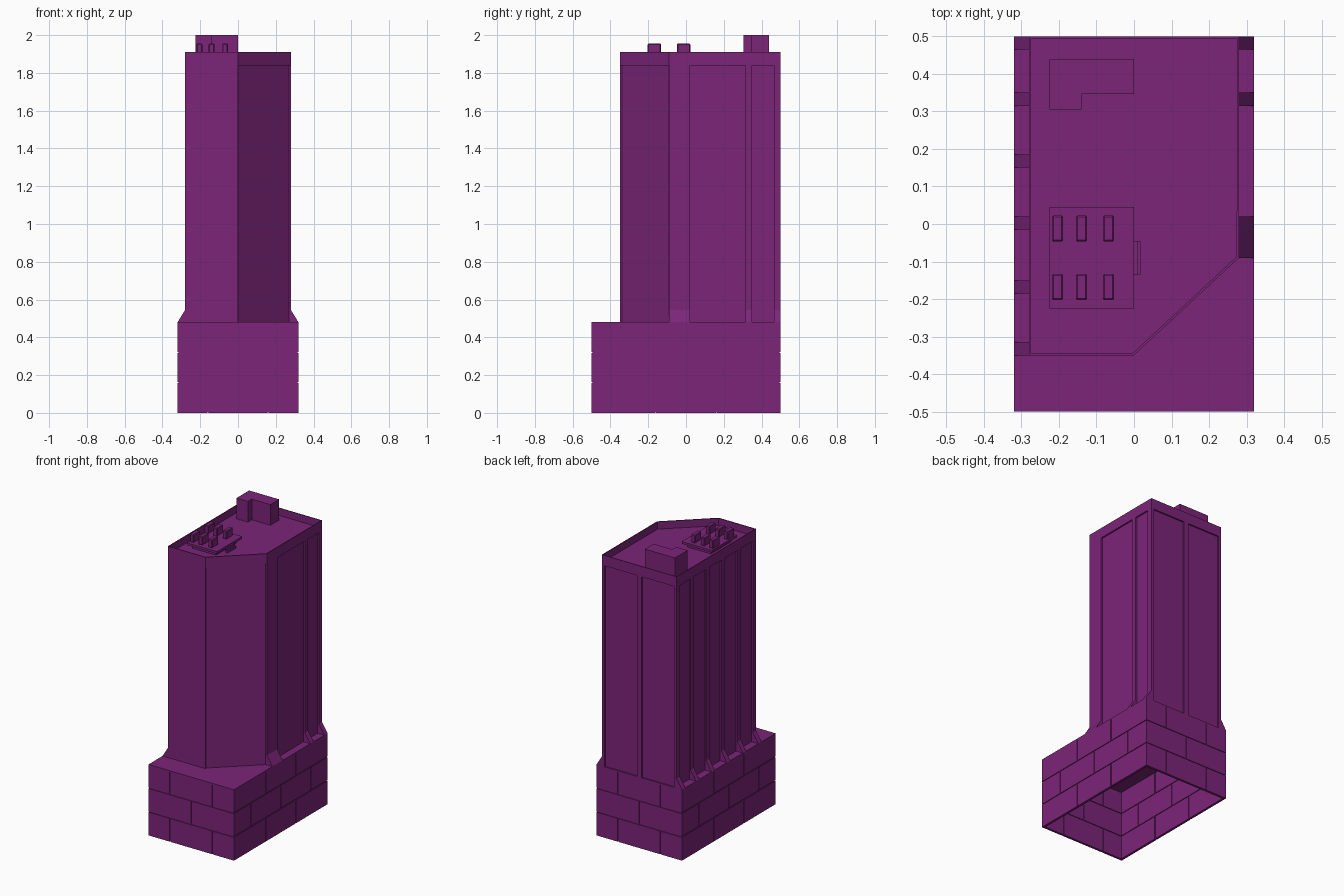
import bpy
import bmesh

old = bpy.data.objects.get("Cube")
if old:
    bpy.data.objects.remove(old, do_unlink=True)

# One flat colour for the whole building
purple = bpy.data.materials.new("purple")
purple.use_nodes = True
colour = (0.2, 0.018, 0.19, 1)
purple.diffuse_color = colour
purple.node_tree.nodes["Principled BSDF"].inputs["Base Color"].default_value = colour


def finish(name, bm):
    bmesh.ops.recalc_face_normals(bm, faces=bm.faces[:])
    mesh = bpy.data.meshes.new(name)
    bm.to_mesh(mesh)
    bm.free()
    mesh.materials.append(purple)
    obj = bpy.data.objects.new(name, mesh)
    bpy.context.collection.objects.link(obj)
    return obj


def add_prism(bm, outline, z0, z1):
    """Extrude an xy outline upward; return its top face."""
    low = [bm.verts.new((x, y, z0)) for x, y in outline]
    high = [bm.verts.new((x, y, z1)) for x, y in outline]
    bm.faces.new(low[::-1])
    top = bm.faces.new(high)
    for i in range(len(low)):
        j = (i + 1) % len(low)
        bm.faces.new((low[i], low[j], high[j], high[i]))
    return top


def add_box(bm, x0, x1, y0, y1, z0, z1):
    x0, x1 = sorted((x0, x1))
    y0, y1 = sorted((y0, y1))
    return add_prism(bm, [(x0, y0), (x1, y0), (x1, y1), (x0, y1)], z0, z1)


def boxes(name, items):
    bm = bmesh.new()
    for item in items:
        add_box(bm, *item)
    return finish(name, bm)


HX, HY = 0.32, 0.5                # podium half sizes
TX, FRONT, CUT = 0.28, -0.35, -0.09   # tower half width, front and corner cut
PODIUM, LEDGE, TOP, ROOF = 0.48, 1.84, 1.91, 1.86
WALL, GAP, DEEP = 0.016, 0.006, 0.005

# Podium: open underneath, with a flat deck
boxes("podium_deck", [(-HX, HX, -HY, HY, 0.47, PODIUM)])

# Mortar walls sit back from the bricks on both sides
a, b = DEEP, WALL - DEEP
mortar = []
for s in (-1, 1):
    mortar.append((s * (HX - a), s * (HX - b), -HY + a, HY - a, 0.003, 0.475))
    mortar.append((-HX + b, HX - b, s * (HY - a), s * (HY - b), 0.003, 0.475))
boxes("mortar_walls", mortar)


def course(half, count, shifted):
    """Brick spans along a wall, half a brick offset on shifted courses."""
    pitch = 2 * half / count
    cuts = [-half + pitch * (i + (0.5 if shifted else 0)) for i in range(count + 1)]
    cuts = [-half] + [c for c in cuts if -half + 0.01 < c < half - 0.01] + [half]
    for i in range(len(cuts) - 1):
        lo = cuts[i] + (GAP / 2 if i else 0)
        hi = cuts[i + 1] - (GAP / 2 if i < len(cuts) - 2 else 0)
        yield lo, hi


# Brick courses in running bond
bricks = []
rise = PODIUM / 3
for row in range(3):
    z0 = row * rise + (GAP / 2 if row else 0)
    z1 = (row + 1) * rise - GAP / 2 if row < 2 else 0.47
    for s in (-1, 1):
        for lo, hi in course(HX, 2, row % 2 == 0):
            bricks.append((lo, hi, s * HY, s * (HY - WALL), z0, z1))
        for lo, hi in course(HY - WALL, 3, row % 2 == 1):
            bricks.append((s * HX, s * (HX - WALL), lo, hi, z0, z1))
boxes("podium_bricks", bricks)

# Tower core: the recessed wall panels
d = 0.01
bm = bmesh.new()
add_prism(bm, [(-TX + d, FRONT + d), (0, FRONT + d), (TX - d, CUT),
               (TX - d, HY - d), (-TX + d, HY - d)], PODIUM, LEDGE)
finish("tower_panels", bm)

# Crown with a sunken roof behind a thin parapet
bm = bmesh.new()
top = add_prism(bm, [(-TX, FRONT), (0, FRONT), (TX, CUT), (TX, HY), (-TX, HY)], LEDGE, TOP)
bm.normal_update()
bmesh.ops.inset_region(bm, faces=[top], thickness=0.007)
grown = bmesh.ops.extrude_face_region(bm, geom=[top])
floor = [v for v in grown["geom"] if isinstance(v, bmesh.types.BMVert)]
bmesh.ops.translate(bm, verts=floor, vec=(0, 0, ROOF - TOP))
if top.is_valid:
    bmesh.ops.delete(bm, geom=[top], context="FACES_ONLY")
finish("crown_and_roof", bm)

# Piers framing the panels
left_piers = [(0.465, 0.5), (0.315, 0.35), (0.15, 0.185), (-0.015, 0.02),
              (-0.185, -0.15), (-0.35, -0.315)]
right_piers = [(0.465, 0.5), (0.315, 0.35), (CUT, 0.02)]
piers = [(-TX, 0, FRONT, -0.315, PODIUM, LEDGE),
         (-0.017, 0.017, 0.47, HY, PODIUM, LEDGE)]
piers += [(-TX, -TX + 0.02, lo, hi, PODIUM, LEDGE) for lo, hi in left_piers[:-1]]
piers += [(TX, TX - 0.02, lo, hi, PODIUM, LEDGE) for lo, hi in right_piers]
boxes("piers", piers)

# Sloped buttresses at the pier feet
bm = bmesh.new()
for s, spans in ((-1, left_piers), (1, right_piers)):
    for lo, hi in spans:
        ends = [[bm.verts.new((s * x, y, z)) for x, z in
                 ((TX, PODIUM), (HX, PODIUM), (TX, 0.545))] for y in (lo, hi)]
        bm.faces.new(ends[0])
        bm.faces.new(ends[1][::-1])
        for i in range(3):
            j = (i + 1) % 3
            bm.faces.new((ends[0][i], ends[0][j], ends[1][j], ends[1][i]))
finish("buttresses", bm)

# L-shaped stair house
bm = bmesh.new()
add_prism(bm, [(-0.225, 0.305), (-0.14, 0.305), (-0.14, 0.347), (0, 0.347),
               (0, 0.44), (-0.225, 0.44)], ROOF, 2.0)
finish("stair_house", bm)

# Raised equipment platform with a plinth and a step
boxes("equipment_platform", [(-0.225, 0, -0.225, 0.045, 1.885, 1.9),
                             (-0.2, -0.025, -0.2, 0.02, ROOF, 1.885)])
boxes("platform_step", [(0, 0.009, -0.135, -0.045, ROOF, 1.89),
                        (0.009, 0.017, -0.135, -0.045, ROOF, 1.875)])

# Vent units with clipped tops
vents = boxes("vent_units", [(x - 0.015, x + 0.015, y - 0.035, y + 0.035, 1.9, 1.955)
                             for x in (-0.204, -0.14, -0.068) for y in (-0.168, -0.012)])
clip = vents.modifiers.new("clipped_edges", "BEVEL")
clip.width = 0.004
clip.segments = 1
